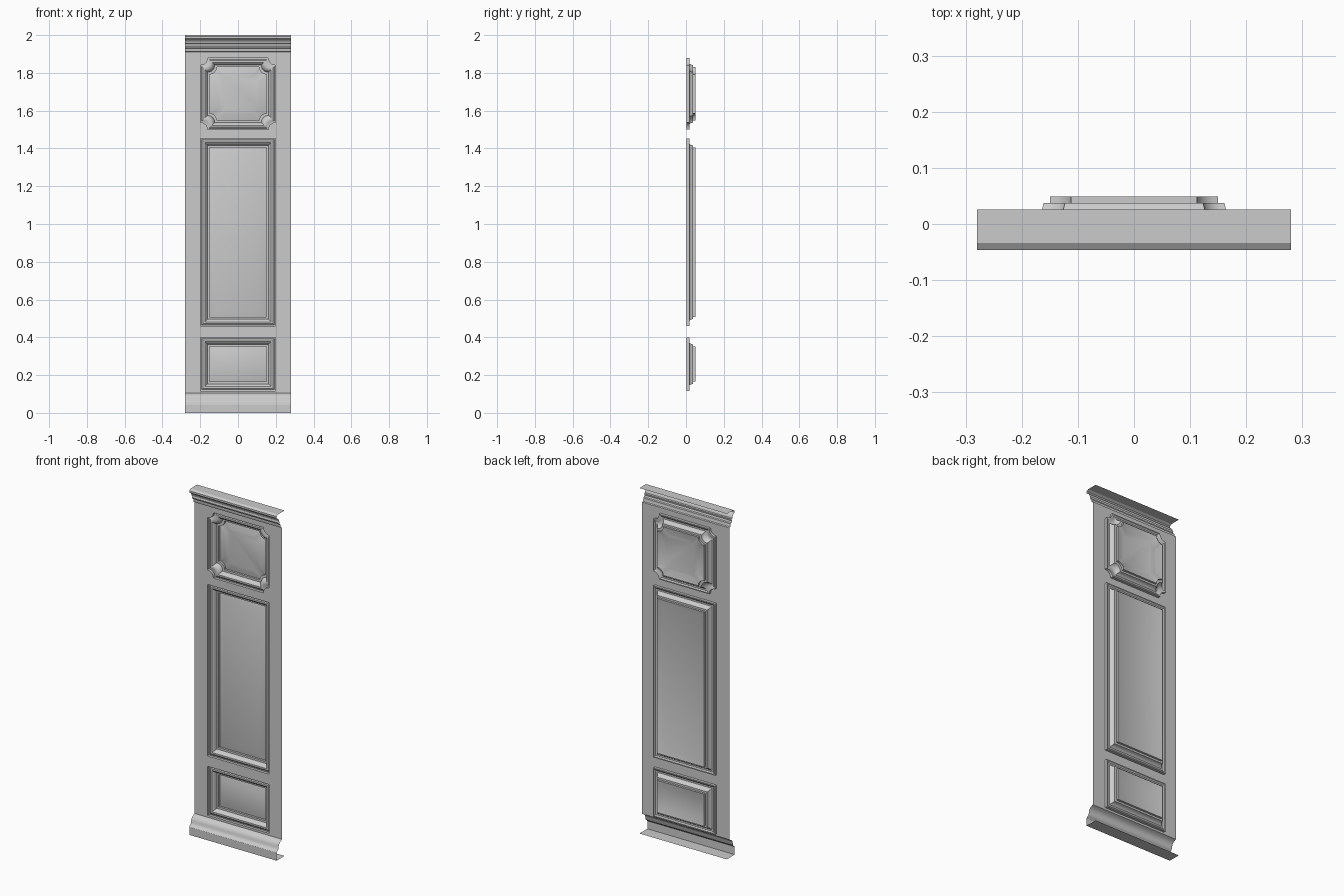
import bpy, bmesh, math

if "Cube" in bpy.data.objects:
    bpy.data.objects.remove(bpy.data.objects["Cube"])

W = 0.28        # half width of the panelling
Y0 = 0.003      # plane of the flat board


def finish(name, bm, angle=30):
    me = bpy.data.meshes.new(name)
    bm.to_mesh(me)
    bm.free()
    ob = bpy.data.objects.new(name, me)
    bpy.context.collection.objects.link(ob)
    bpy.ops.object.select_all(action='DESELECT')
    bpy.context.view_layer.objects.active = ob
    ob.select_set(True)
    bpy.ops.object.shade_smooth_by_angle(angle=math.radians(angle))
    return ob


def outline(hw, z0, z1, notch=0.0, d=0.0):
    """Counter-clockwise outline inset by d, optionally with scooped corners."""
    x, b, t = hw - d, z0 + d, z1 - d
    corners = [(-x, b, 90), (x, b, 180), (x, t, 270), (-x, t, 0)]
    if not notch:
        return [(cx, cz) for cx, cz, _ in corners]
    pts = []
    for cx, cz, a0 in corners:
        for k in range(7):
            a = math.radians(a0 - 90 * k / 6)
            pts.append((cx + notch * math.cos(a), cz + notch * math.sin(a)))
    return pts


# Recessed panels: name, bottom, top, corner scoop
panels = [("lower_panel", 0.117, 0.40, 0),
          ("middle_panel", 0.46, 1.453, 0),
          ("upper_panel", 1.50, 1.878, 0.038)]
PW = 0.198

# Moulding section: (inset, depth)
section = [(0, Y0), (0, 0.018), (0.006, 0.018), (0.013, 0.013), (0.022, 0.013),
           (0.029, 0.018), (0.034, 0.026), (0.037, 0.037), (0.048, 0.037),
           (0.048, 0.049), (0.083, 0.037)]

for name, z0, z1, notch in panels:
    bm = bmesh.new()
    rings = [[bm.verts.new((x, y, z)) for x, z in outline(PW, z0, z1, notch, d)]
             for d, y in section]
    for a, b in zip(rings, rings[1:]):
        n = len(a)
        for i in range(n):
            j = (i + 1) % n
            bm.faces.new((a[i], a[j], b[j], b[i]))
    bm.faces.new(rings[-1])
    finish(name, bm)

# Flat board with openings for the panels
bm = bmesh.new()
loops = [outline(W, 0.105, 1.91)] + [outline(PW, z0, z1, n) for _, z0, z1, n in panels]
for loop in loops:
    vs = [bm.verts.new((x, Y0, z)) for x, z in loop]
    for i in range(len(vs)):
        bm.edges.new((vs[i - 1], vs[i]))
bmesh.ops.triangle_fill(bm, use_beauty=True, edges=bm.edges[:], normal=(0, -1, 0))
bm.normal_update()
for f in bm.faces:
    if f.normal.y > 0:
        f.normal_flip()
finish("board", bm)


# Open mouldings swept along the width
def moulding(name, profile):
    bm = bmesh.new()
    rows = [[bm.verts.new((x, y, z)) for x in (-W, W)] for y, z in profile]
    for a, b in zip(rows, rows[1:]):
        bm.faces.new((a[0], a[1], b[1], b[0]))
    finish(name, bm)


moulding("crown", [(Y0, 1.91), (-0.006, 1.912), (-0.009, 1.92), (-0.009, 1.93),
                   (-0.016, 1.933), (-0.02, 1.942), (-0.018, 1.952), (-0.024, 1.955),
                   (-0.026, 1.964), (-0.032, 1.973), (-0.042, 1.979), (-0.046, 1.981),
                   (-0.046, 1.992), (-0.034, 2.0), (0.026, 2.0)])

moulding("baseboard", [(0.026, 0), (-0.046, 0), (-0.046, 0.045), (-0.043, 0.05),
                       (-0.035, 0.055), (-0.03, 0.063), (-0.028, 0.075),
                       (-0.024, 0.087), (-0.015, 0.096), (-0.006, 0.101), (Y0, 0.105)])
